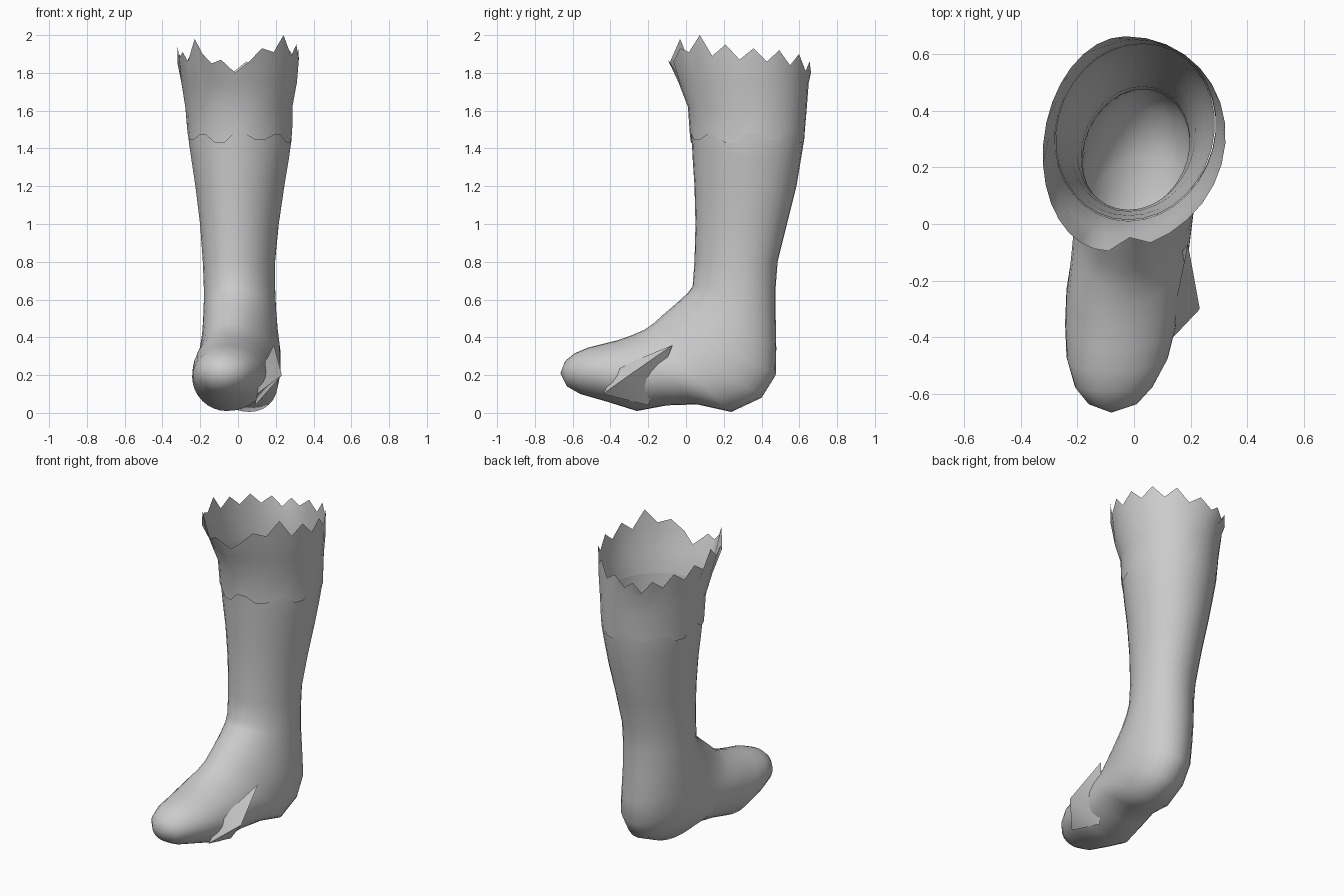
import bpy, bmesh, math
from mathutils import Vector

cube = bpy.data.objects.get("Cube")
if cube:
    bpy.data.objects.remove(cube, do_unlink=True)

SIDES = 32

grey = bpy.data.materials.new("worn grey")
grey.use_nodes = True
colour = (0.6, 0.6, 0.6, 1)
grey.diffuse_color = colour
grey.node_tree.nodes["Principled BSDF"].inputs["Base Color"].default_value = colour


def section(front, back, left, right):
    """Oval ring through a front and a back point, bulging to left and right in x."""
    front, back = Vector(front), Vector(back)
    middle = (front + back) / 2
    points = []
    for k in range(SIDES):
        angle = math.tau * k / SIDES
        c, s = math.cos(angle), math.sin(angle)
        p = middle + (front - back) * c / 2
        p.x += s * (right - middle.x) if s > 0 else -s * (left - middle.x)
        points.append(p)
    return points


def level(z, front, back, left, right, front_x=-0.02, back_x=0.03):
    """Horizontal ring of the leg."""
    return section((front_x, front, z), (back_x, back, z), left, right)


def finish(name, bm):
    mesh = bpy.data.meshes.new(name)
    bm.to_mesh(mesh)
    bm.free()
    mesh.materials.append(grey)
    obj = bpy.data.objects.new(name, mesh)
    bpy.context.collection.objects.link(obj)
    bpy.ops.object.select_all(action="DESELECT")
    obj.select_set(True)
    bpy.context.view_layer.objects.active = obj
    bpy.ops.object.shade_smooth_by_angle(angle=math.radians(50))


def loft(name, rings, tip=None):
    bm = bmesh.new()
    rows = [[bm.verts.new(p) for p in ring] for ring in rings]
    for a, b in zip(rows, rows[1:]):
        for k in range(SIDES):
            n = (k + 1) % SIDES
            bm.faces.new((a[k], b[k], b[n], a[n]))
    if tip:
        end = bm.verts.new(tip)
        for k in range(SIDES):
            bm.faces.new((rows[-1][k], end, rows[-1][(k + 1) % SIDES]))
    finish(name, bm)


# Leg: height, front, back, left, right
leg = [level(*row) for row in (
    (1.62, .014, .637, -.276, .284),
    (1.45, .03, .626, -.262, .284),
    (1.35, .035, .61, -.248, .27),
    (1.2, .045, .585, -.225, .245),
    (1, .05, .535, -.2, .215),
    (.8, .045, .485, -.185, .195),
    (.67, .035, .475, -.18, .195),
)]

# Foot: top point, heel or sole point, left, right
foot = [section(*row) for row in (
    ((-.02, .01, .635), (.03, .475, .5), -.18, .2),
    ((-.03, -.05, .58), (.04, .478, .34), -.182, .208),
    ((-.04, -.12, .52), (.05, .475, .2), -.187, .22),
    ((-.04, -.17, .475), (.06, .4, .08), -.197, .22),
    ((-.05, -.22, .44), (.06, .24, .005), -.207, .205),
    ((-.06, -.29, .41), (.03, .06, .045), -.22, .19),
    ((-.06, -.36, .385), (-.02, -.1, .04), -.238, .17),
    ((-.07, -.44, .365), (-.06, -.26, .01), -.243, .15),
    ((-.07, -.52, .345), (-.07, -.42, .06), -.238, .12),
    ((-.08, -.59, .315), (-.08, -.56, .1), -.208, .065),
    ((-.08, -.64, .275), (-.08, -.63, .14), -.16, .01),
)]
loft("boot", leg + foot, tip=(-.08, -.665, .21))

# Sole flap: a loose pointed fold standing out from the inner side of the foot
bm = bmesh.new()
peak = bm.verts.new((.232, -.3, .2))
edge = [bm.verts.new(p) for p in (
    (.09, -.2, .04), (.1, -.44, .1), (.13, -.36, .24), (.19, -.07, .36))]
for a, b in zip(edge, edge[1:] + edge[:1]):
    bm.faces.new((peak, a, b))
finish("sole_flap", bm)

# Cuff: a thin sleeve with a ragged lower hem, lying flush at the back
cuff = [level(*row) for row in (
    (1.45, .02, .628, -.267, .287),
    (1.62, .01, .64, -.279, .288),
    (1.75, -.04, .65, -.3, .312, -.05, 0),
)]
for k, p in enumerate(cuff[0]):
    p.z += (.03, -.005, .02, -.02)[k // 2 % 4]

TORN = (1.87, 1.8, 1.86, 1.93, 1.91, 2, 1.89, 1.95,
        1.87, 1.93, 1.86, 1.92, 1.84, 1.9, 1.81, 1.86,
        1.8, 1.84, 1.78, 1.85, 1.81, 1.88, 1.83, 1.9,
        1.85, 1.95, 1.88, 1.91, 1.86, 1.98, 1.9, 1.85)
rim = level(1.87, -.095, .662, -.32, .322, -.09, -.03)
for p, z in zip(rim, TORN):
    p.z = z
rim[1].y += .04
cuff.append(rim)
loft("torn_cuff", cuff)
